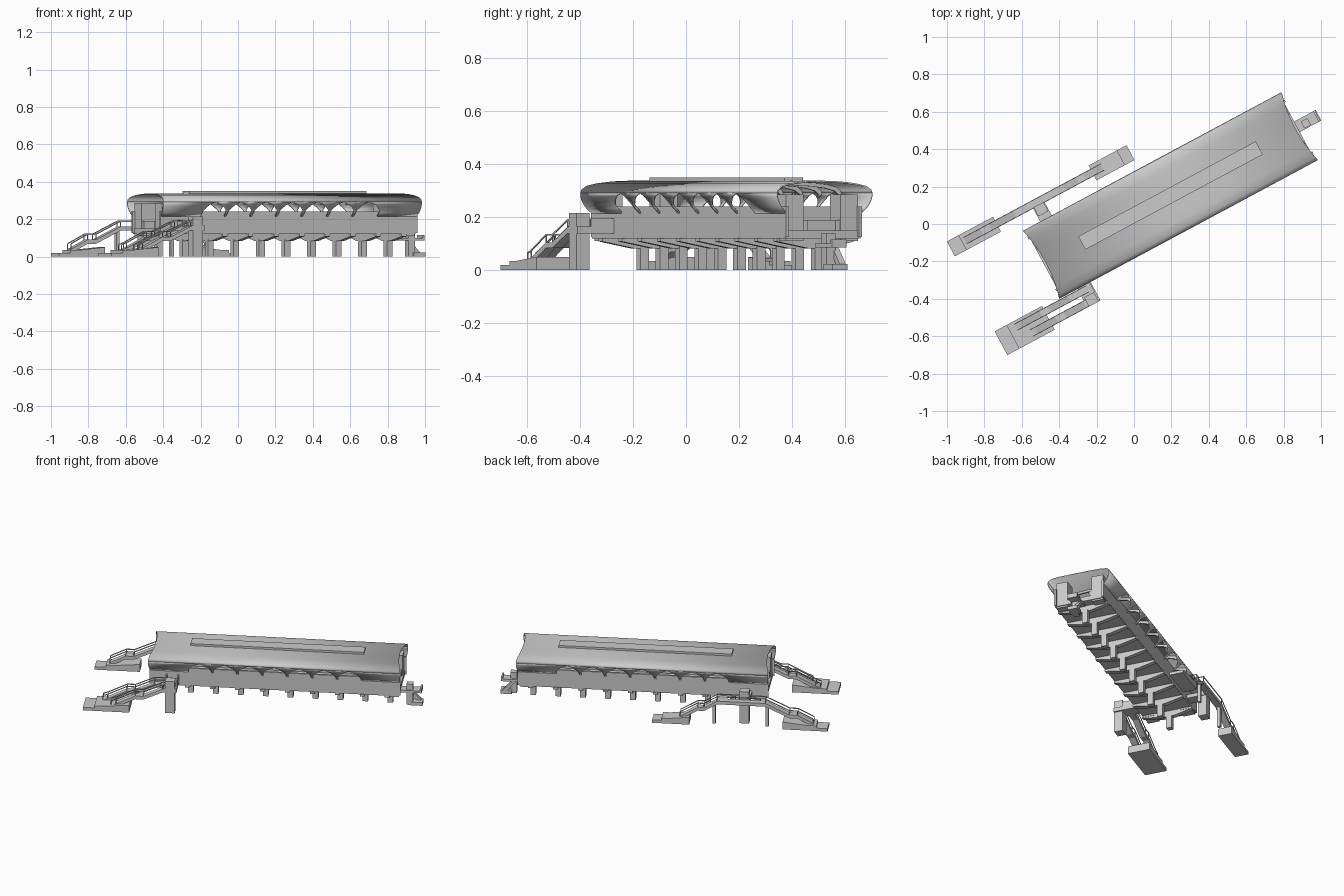
import bpy, bmesh, math
from mathutils import Matrix

if "Cube" in bpy.data.objects:
    bpy.data.objects.remove(bpy.data.objects["Cube"])

# Everything is laid out along a local axis (u = length, v = width), then turned into place
M = Matrix.Translation((0.195, 0.1525, 0)) @ Matrix.Rotation(math.radians(28.2), 4, 'Z')


def finish(name, bm):
    bmesh.ops.recalc_face_normals(bm, faces=bm.faces)
    me = bpy.data.meshes.new(name)
    bm.to_mesh(me)
    bm.free()
    ob = bpy.data.objects.new(name, me)
    ob.matrix_world = M
    bpy.context.collection.objects.link(ob)
    return ob


def add_prism(bm, pts, a, b, axis='v'):
    """Extrude an outline: (u, z) along v, or (v, z) along u."""
    def place(p, t):
        return (p[0], t, p[1]) if axis == 'v' else (t, p[0], p[1])
    lo = [bm.verts.new(place(p, a)) for p in pts]
    hi = [bm.verts.new(place(p, b)) for p in pts]
    n = len(pts)
    bm.faces.new(lo)
    bm.faces.new(hi[::-1])
    for i in range(n):
        bm.faces.new((lo[i], lo[(i + 1) % n], hi[(i + 1) % n], hi[i]))


def add_box(bm, u0, u1, v0, v1, z0, z1):
    add_prism(bm, [(u0, z0), (u1, z0), (u1, z1), (u0, z1)], v0, v1)


def boxes(name, *specs):
    bm = bmesh.new()
    for s in specs:
        add_box(bm, *s)
    return finish(name, bm)


def band(path, low, high):
    return [(u, z + low) for u, z in path] + [(u, z + high) for u, z in reversed(path)]


def loft(bm, rows):
    """Quads between rows of (start, end) points."""
    vs = [[bm.verts.new(p) for p in r] for r in rows]
    for a, b in zip(vs, vs[1:]):
        bm.faces.new((a[0], a[1], b[1], b[0]))


def shell(name, bm):
    ob = finish(name, bm)
    mod = ob.modifiers.new("thickness", 'SOLIDIFY')
    mod.thickness, mod.offset = 0.006, 0
    bpy.ops.object.select_all(action='DESELECT')
    bpy.context.view_layer.objects.active = ob
    ob.select_set(True)
    bpy.ops.object.shade_smooth_by_angle(angle=math.radians(25))


def end_u(v):
    """Roof ends are bowed inwards in plan."""
    return 0.757 + 0.026 * (v / 0.2) ** 2


BAY = 0.155
# Roof: curved top sheet
half = [(0.203, 0.291), (0.199, 0.302), (0.182, 0.315), (0.14, 0.325), (0.08, 0.332), (0, 0.335)]
section = half + [(-v, z) for v, z in reversed(half[:-1])]
bm = bmesh.new()
loft(bm, [((-end_u(v), v, z), (end_u(v), v, z)) for v, z in section])
shell("roof_top", bm)

# Roof skirts: solid at the ends, flaring posts between seven pointed openings
skirt = [(0.161, 0.216, 0.071), (0.181, 0.235, 0.071), (0.19, 0.247, 0.069), (0.199, 0.265, 0.052),
         (0.203, 0.279, 0.033), (0.203, 0.291, 0.0)]     # v, z, half opening
for s, side in ((1, "back"), (-1, "front")):
    bm = bmesh.new()
    for i in range(8):
        u = (i - 3.5) * BAY
        rows = []
        for v, z, w in skirt:
            p = BAY / 2 - w
            rows.append(((-end_u(v) if i == 0 else u - p, s * v, z),
                         (end_u(v) if i == 7 else u + p, s * v, z)))
        loft(bm, rows)
    shell(side + "_roof_skirt", bm)

# Ribs under the roof
bm = bmesh.new()
line = [(v * 0.98, z - 0.002) for v, z in section]
for i in range(8):
    u = (i - 3.5) * BAY
    for (v0, z0), (v1, z1) in zip(line, line[1:]):
        add_prism(bm, [(v0, z0), (v1, z1), (v1 * 0.95, z1 - 0.014), (v0 * 0.95, z0 - 0.014)],
                  u - 0.006, u + 0.006, 'u')
finish("roof_ribs", bm)

# Raised roof strip
boxes("roof_ridge", (-0.538, 0.538, -0.04, 0.04, 0.325, 0.35))

# Station body: deck, side walls, platforms, end rooms
boxes("deck", (-0.77, 0.77, -0.162, 0.162, 0.12, 0.15))
for s, side in ((1, "back"), (-1, "front")):
    def strip(a, b):
        return tuple(sorted((s * a, s * b)))
    boxes(side + "_wall", (-0.78, 0.78, *strip(0.15, 0.163), 0.125, 0.24))
    boxes(side + "_platform", (-0.76, 0.76, *strip(0.06, 0.15), 0.15, 0.19))
    boxes(side + "_end_rooms", *[(*sorted((e * 0.68, e * 0.765)), *strip(0.08, 0.155), 0.11, 0.285)
                                 for e in (-1, 1)])

# Piers: ten tapered cross beams, each on one column
bm = bmesh.new()
for i in range(10):
    u = (i - 4.5) * BAY
    add_prism(bm, [(-0.165, 0.122), (-0.165, 0.108), (-0.03, 0.082), (0.05, 0.082),
                   (0.165, 0.108), (0.165, 0.122)], u - 0.015, u + 0.015, 'u')
    add_box(bm, u - 0.017, u + 0.017, -0.003, 0.033, 0, 0.09)
finish("piers", bm)


# Stairs: sloping flight with handrails and posts
def stair(name, path, v0, v1):
    bm = bmesh.new()
    add_prism(bm, band(path, -0.022, 0), v0, v1)
    finish(name + "_flight", bm)
    bm = bmesh.new()
    for v in (v0, v1 - 0.004):
        add_prism(bm, band(path, 0.026, 0.032), v, v + 0.004)
        for u, z in path:
            add_box(bm, u - 0.002, u + 0.002, v, v + 0.004, z - 0.005, z + 0.028)
    finish(name + "_rails", bm)


def stair_base(name, u_out, u_in, v0, v1):
    d = u_in - u_out
    bm = bmesh.new()
    add_prism(bm, [(u_out, 0), (u_in, 0), (u_in, 0.05), (u_out + d * 0.45, 0.035),
                   (u_out + d * 0.25, 0.035), (u_out + d * 0.25, 0.02), (u_out, 0.02)], v0, v1)
    finish(name, bm)


# Back stairs run down both ways from a lift tower
stair("back_stair", [(-1.08, 0.04), (-0.98, 0.09), (-0.93, 0.09), (-0.78, 0.16), (-0.48, 0.16),
                     (-0.40, 0.11), (-0.36, 0.11), (-0.25, 0.045)], 0.285, 0.327)
stair_base("back_outer_base", -1.17, -0.89, 0.258, 0.348)
stair_base("back_inner_base", -0.08, -0.31, 0.258, 0.348)
boxes("back_lift_tower", (-0.675, -0.615, 0.235, 0.29, 0, 0.215))
boxes("back_bridge", (-0.68, -0.61, 0.16, 0.29, 0.14, 0.165))
boxes("back_stair_posts", *[(u - 0.01, u + 0.01, 0.296, 0.316, 0, 0.145) for u in (-0.79, -0.46)])

# Front entrance: two parallel flights, landing and lift tower
path = [(-1.06, 0.035), (-1.03, 0.045), (-0.91, 0.105), (-0.86, 0.105), (-0.74, 0.16), (-0.63, 0.16)]
stair("front_inner_stair", path, -0.25, -0.21)
stair("front_outer_stair", [(u + 0.06, z) for u, z in path[:-1]] + [(-0.63, 0.16)], -0.318, -0.276)
stair_base("front_base", -1.172, -0.885, -0.34, -0.196)
boxes("front_lift_tower", (-0.665, -0.605, -0.318, -0.262, 0, 0.215))
boxes("front_bridge", (-0.675, -0.595, -0.318, -0.155, 0.138, 0.165),
      (-0.675, -0.668, -0.21, -0.155, 0.165, 0.195), (-0.602, -0.595, -0.262, -0.155, 0.165, 0.195))

# Small service stair at the far end
boxes("service_landing", (0.76, 0.895, -0.028, 0.036, 0.085, 0.1),
      (0.885, 0.895, -0.028, 0.036, 0.1, 0.115))
boxes("service_post", (0.80, 0.84, -0.022, 0.018, 0, 0.14))
bm = bmesh.new()
add_prism(bm, [(0.81, 0.085), (0.83, 0.085), (0.89, 0.02), (0.895, 0), (0.87, 0)], 0.01, 0.036)
finish("service_flight", bm)
boxes("service_base", (0.83, 0.9, -0.028, 0.036, 0, 0.022))
